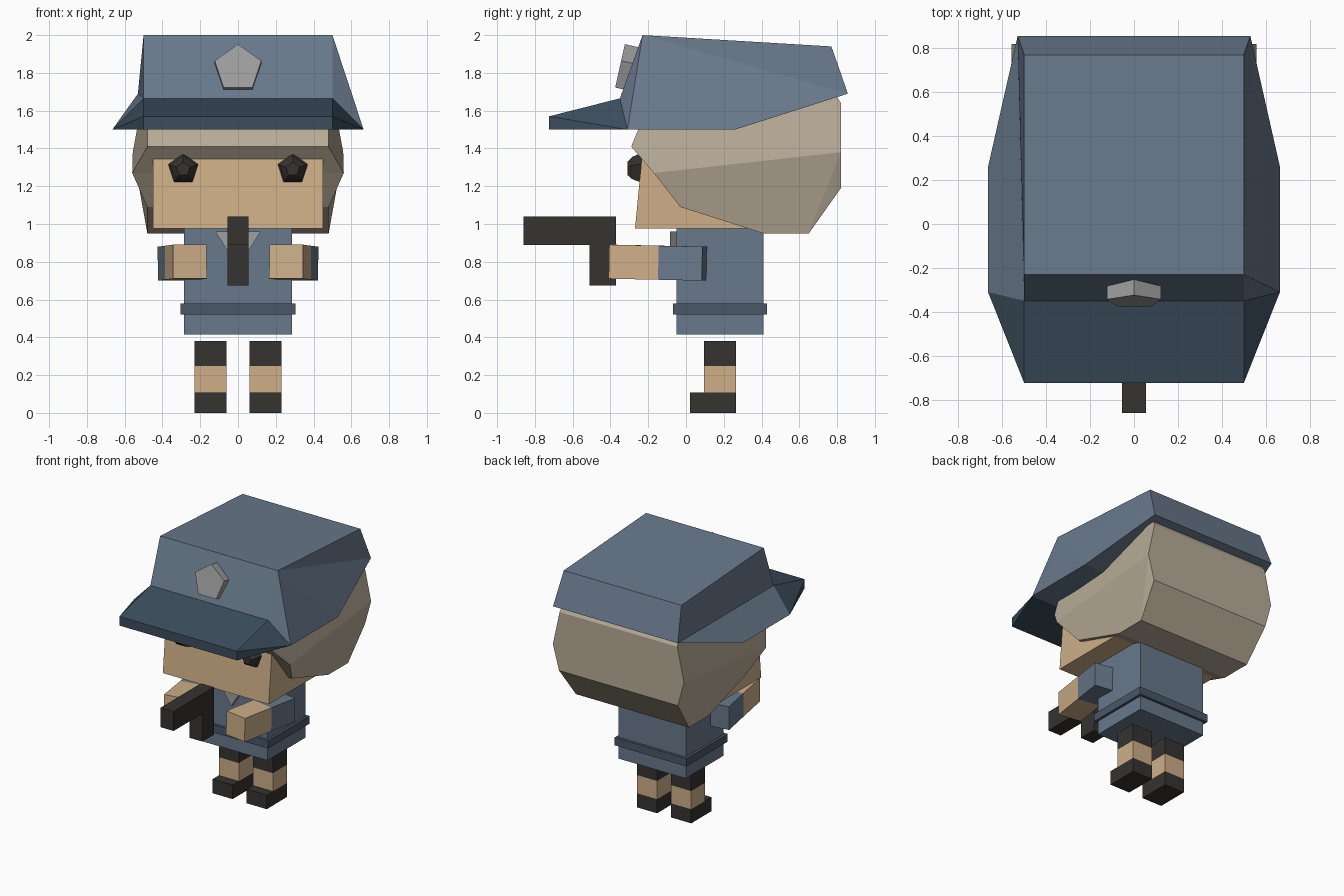
import bpy, bmesh
from math import radians, sin, cos, pi
from mathutils import Matrix, Vector

if "Cube" in bpy.data.objects:
    bpy.data.objects.remove(bpy.data.objects["Cube"])


def material(name, rgb):
    m = bpy.data.materials.new(name)
    m.diffuse_color = (*rgb, 1)
    m.use_nodes = True
    m.node_tree.nodes["Principled BSDF"].inputs["Base Color"].default_value = m.diffuse_color
    return m


BLUE = material("blue_cloth", (0.14, 0.19, 0.26))
NAVY = material("navy", (0.045, 0.075, 0.11))
BELT = material("belt_blue", (0.065, 0.095, 0.14))
SKIN = material("skin", (0.62, 0.43, 0.25))
HAIR = material("hair", (0.48, 0.41, 0.31))
DARK = material("dark", (0.035, 0.033, 0.03))
GREY = material("grey", (0.35, 0.35, 0.35))


def make(name, verts, faces, mat, matrix=Matrix()):
    bm = bmesh.new()
    vs = [bm.verts.new(matrix @ Vector(v)) for v in verts]
    for f in faces:
        bm.faces.new([vs[i] for i in f])
    bmesh.ops.recalc_face_normals(bm, faces=bm.faces)
    me = bpy.data.meshes.new(name)
    bm.to_mesh(me)
    bm.free()
    me.materials.append(mat)
    ob = bpy.data.objects.new(name, me)
    bpy.context.collection.objects.link(ob)
    return ob


def shell(name, pts, mat, right=None, left=None, matrix=Matrix()):
    """Side profile of (y, z, half_width) points, bridged from +x to -x."""
    n = len(pts)
    verts = [(x, y, z) for y, z, x in pts] + [(-x, y, z) for y, z, x in pts]
    faces = [(i, (i + 1) % n, (i + 1) % n + n, i + n) for i in range(n)]
    right = right or [range(n)]
    faces += [tuple(f) for f in right]
    faces += [tuple(i + n for i in f) for f in (left or right)]
    return make(name, verts, faces, mat, matrix)


def box(name, hx, y0, y1, z0, z1, mat, cx=0, matrix=Matrix()):
    pts = [(y0, z0, hx), (y1, z0, hx), (y1, z1, hx), (y0, z1, hx)]
    return shell(name, pts, mat, matrix=matrix @ Matrix.Translation((cx, 0, 0)))


def pentagon_loft(name, rings, mat, matrix):
    """Stack of upright pentagons given as (y, radius)."""
    verts = [(r * sin(2 * pi * k / 5), y, r * cos(2 * pi * k / 5))
             for y, r in rings for k in range(5)]
    faces = [(5 * j + k, 5 * j + (k + 1) % 5, 5 * j + 5 + (k + 1) % 5, 5 * j + 5 + k)
             for j in range(len(rings) - 1) for k in range(5)]
    last = 5 * (len(rings) - 1)
    faces += [tuple(range(5)), tuple(range(last, last + 5))]
    return make(name, verts, faces, mat, matrix)


# Torso and belt
box("torso", 0.285, -0.05, 0.41, 0.415, 0.98, BLUE)
box("belt", 0.305, -0.07, 0.43, 0.52, 0.58, BELT)

# Collar: downward-pointing triangle
make("collar",
     [(x, y, z) for y in (-0.085, -0.04) for x, z in ((-0.12, 0.96), (0.12, 0.96), (0, 0.77))],
     [(0, 1, 2), (3, 4, 5), (0, 1, 4, 3), (1, 2, 5, 4), (2, 0, 3, 5)], GREY)

# Legs, arms and eyes on both sides
for s, side in ((1, "right"), (-1, "left")):
    cx = 0.145 * s
    box(f"{side}_boot", 0.085, 0.02, 0.265, 0, 0.108, DARK, cx)
    box(f"{side}_leg", 0.085, 0.095, 0.265, 0.108, 0.248, SKIN, cx)
    box(f"{side}_trouser_cuff", 0.085, 0.095, 0.265, 0.248, 0.38, DARK, cx)

    arm = (Matrix.Translation((0.336 * s, 0.10, 0.79))
           @ Matrix.Rotation(radians(-9.4 * s), 4, 'Z')
           @ Matrix.Rotation(radians(-1.2), 4, 'X'))
    box(f"{side}_sleeve", 0.09, -0.235, 0, -0.09, 0.09, BLUE, matrix=arm)
    box(f"{side}_hand", 0.09, -0.5, -0.235, -0.09, 0.09, SKIN, matrix=arm)

    pentagon_loft(f"{side}_eye",
                  [(-0.19, 0.08), (-0.245, 0.083), (-0.285, 0.065), (-0.31, 0.038)],
                  DARK, Matrix.Translation((0.29 * s, 0, 1.29)))

# Held tool: L-shaped profile
shell("held_tool", [(y, z, 0.055) for y, z in
      ((-0.86, 0.89), (-0.51, 0.89), (-0.51, 0.675), (-0.37, 0.675), (-0.37, 1.04), (-0.86, 1.04))],
      DARK)

# Face block with a leaning front
shell("face", [(-0.27, 0.975, 0.45), (-0.21, 1.6, 0.45), (0.5, 1.6, 0.45), (0.5, 0.975, 0.45)], SKIN)

# Hair: faceted shell with a bulging crease along each side
shell("hair",
      [(-0.29, 1.41, 0.48), (-0.17, 1.70, 0.48), (0.72, 1.80, 0.48), (0.82, 1.64, 0.5),
       (0.82, 1.38, 0.557), (0.82, 1.19, 0.505), (0.65, 0.95, 0.48), (0.41, 0.95, 0.48),
       (-0.03, 1.09, 0.48), (-0.17, 1.27, 0.56)],
      HAIR, right=[(9, 0, 1, 2, 3, 4), (9, 4, 6, 7, 8), (4, 5, 6)])

# Cap crown: the two sides fold along different diagonals
shell("cap_crown",
      [(-0.23, 2.0, 0.5), (0.77, 1.94, 0.5), (0.857, 1.69, 0.53),
       (0.26, 1.5, 0.665), (-0.31, 1.5, 0.665), (-0.35, 1.665, 0.5)],
      BLUE, right=[(0, 1, 2), (0, 2, 3), (0, 3, 4), (0, 4, 5)],
      left=[(0, 1, 2, 5), (5, 2, 3, 4)])

# Cap brim
shell("cap_brim",
      [(-0.35, 1.665, 0.5), (-0.31, 1.5, 0.665), (-0.725, 1.5, 0.5), (-0.725, 1.57, 0.5)],
      NAVY, right=[(0, 1, 3), (1, 2, 3)])

# Cap badge, tilted with the crown front
pentagon_loft("cap_badge", [(0, 0.13), (0.10, 0.13)], GREY,
              Matrix.Translation((0, -0.352, 1.825)) @ Matrix.Rotation(radians(-12.5), 4, 'X'))
